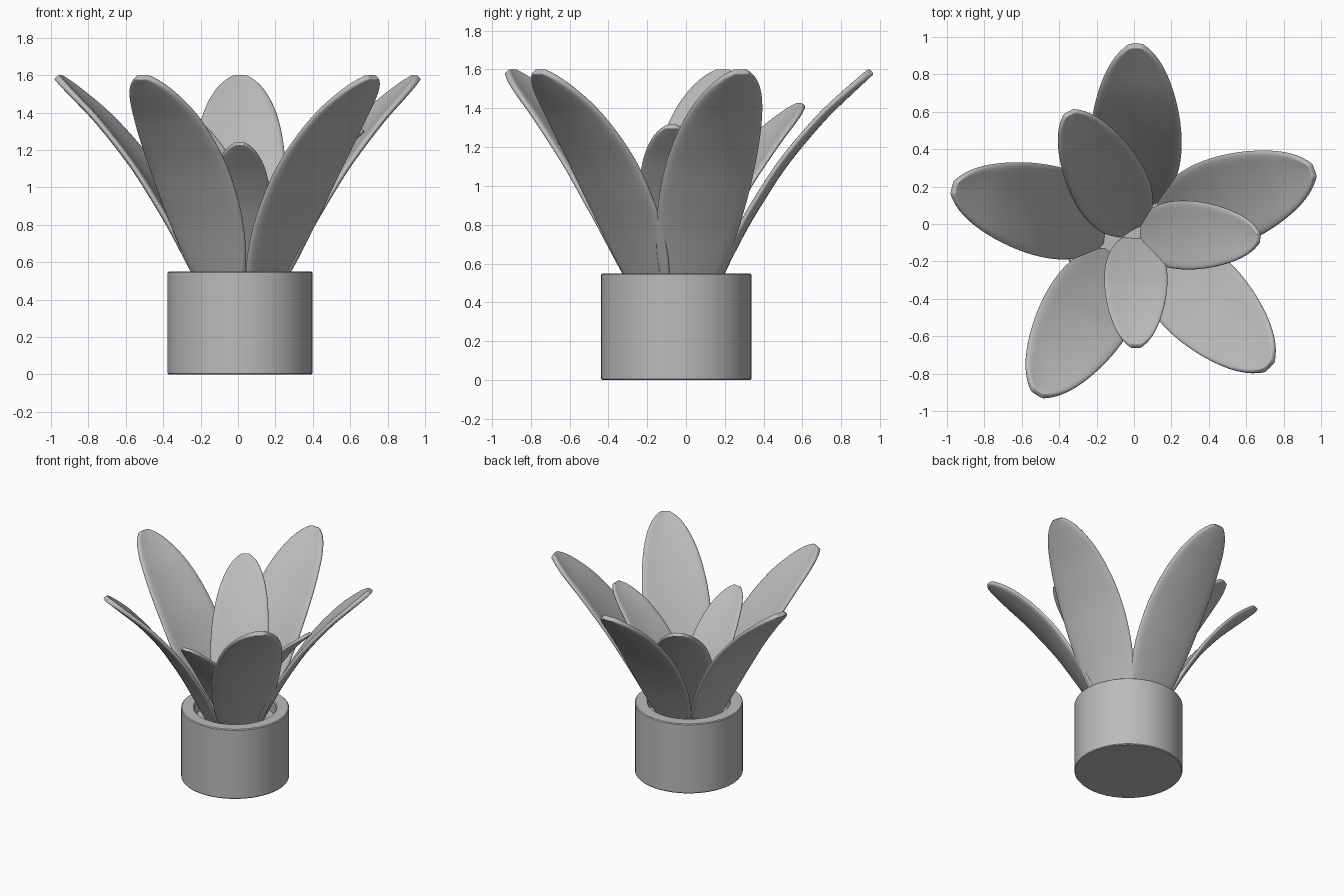
import bpy, bmesh, math
from mathutils import Matrix, Vector

cube = bpy.data.objects.get("Cube")
if cube:
    bpy.data.objects.remove(cube, do_unlink=True)

grey = bpy.data.materials.new("plain grey")
grey.use_nodes = True
grey.diffuse_color = (0.5, 0.5, 0.5, 1)
grey.node_tree.nodes["Principled BSDF"].inputs["Base Color"].default_value = grey.diffuse_color

CENTRE = Vector((0.01, -0.05, 0))


def make_object(name, bm):
    bmesh.ops.recalc_face_normals(bm, faces=bm.faces[:])
    mesh = bpy.data.meshes.new(name)
    bm.to_mesh(mesh)
    bm.free()
    mesh.materials.append(grey)
    obj = bpy.data.objects.new(name, mesh)
    bpy.context.collection.objects.link(obj)
    return obj


def smooth(obj, angle):
    bpy.ops.object.select_all(action="DESELECT")
    obj.select_set(True)
    bpy.context.view_layer.objects.active = obj
    bpy.ops.object.shade_smooth_by_angle(angle=math.radians(angle))


# Pot: a turned profile with a thick rim and a recessed filling
def make_pot():
    profile = [(0, 0), (0.382, 0), (0.387, 0.006), (0.387, 0.544), (0.381, 0.55),
               (0.3, 0.55), (0.293, 0.543), (0.293, 0.45), (0, 0.45)]
    bm = bmesh.new()
    points = [bm.verts.new((r, 0, z)) for r, z in profile]
    edges = [bm.edges.new(pair) for pair in zip(points, points[1:])]
    bmesh.ops.spin(bm, geom=points + edges, axis=(0, 0, 1), cent=(0, 0, 0),
                   angle=math.tau, steps=64)
    bmesh.ops.remove_doubles(bm, verts=bm.verts[:], dist=0.0005)
    pot = make_object("pot", bm)
    pot.location = CENTRE
    smooth(pot, 35)


# Leaf spine: outward distance and height, bending away from the middle
SPINE = [Vector(p) for p in ((0, 0), (0.09, 0.19), (0.21, 0.43), (0.41, 0.75),
                             (0.62, 1.0), (0.87, 1.235))]


def spine_point(t):
    lengths = [(b - a).length for a, b in zip(SPINE, SPINE[1:])]
    left = t * sum(lengths)
    for a, b, length in zip(SPINE, SPINE[1:], lengths):
        if left <= length:
            return a.lerp(b, left / length)
        left -= length
    return SPINE[-1]


# Leaf: an oval strip, gently cupped, thickened and rounded
def make_leaf(name, heading, scale, offset, base_z):
    rows, columns, half_width, cup = 16, 6, 0.25, 0.025
    bm = bmesh.new()
    grid = []
    for i in range(rows + 1):
        t = 0.5 - 0.5 * math.cos(math.pi * (0.04 + 0.96 * i / rows))
        t = min(t, 0.996)
        d, h = spine_point(t)
        w = half_width * math.sqrt(1 - (2 * t - 1) ** 2)
        row = []
        for j in range(columns + 1):
            u = 2 * j / columns - 1
            lift = cup * u * u * w / half_width
            row.append(bm.verts.new((d - lift * 0.8, u * w, h + lift * 0.6)))
        grid.append(row)
    for a, b in zip(grid, grid[1:]):
        for j in range(columns):
            bm.faces.new((a[j], a[j + 1], b[j + 1], b[j]))
    turn = Matrix.Rotation(math.radians(heading), 4, "Z")
    place = Matrix.Translation(CENTRE + Vector((0, 0, base_z))) @ turn
    place = place @ Matrix.Translation((offset, 0, 0)) @ Matrix.Scale(scale, 4)
    bmesh.ops.transform(bm, matrix=place, verts=bm.verts[:])
    leaf = make_object(name, bm)
    shell = leaf.modifiers.new("thickness", "SOLIDIFY")
    shell.thickness = 0.036 * scale
    shell.offset = 0
    leaf.modifiers.new("rounding", "SUBSURF").levels = 2
    leaf.modifiers["rounding"].render_levels = 2
    smooth(leaf, 180)


make_pot()
for number, heading in enumerate((90, 19.5, -45, -121.5, 166), 1):
    make_leaf(f"outer_leaf_{number}", heading, 1.0, 0.14, 0.36)
for name, heading, scale in (("front", -90, 0.69), ("right", -2, 0.75), ("back", 119, 0.84)):
    make_leaf(f"inner_leaf_{name}", heading, scale, 0.01, 0.385)
